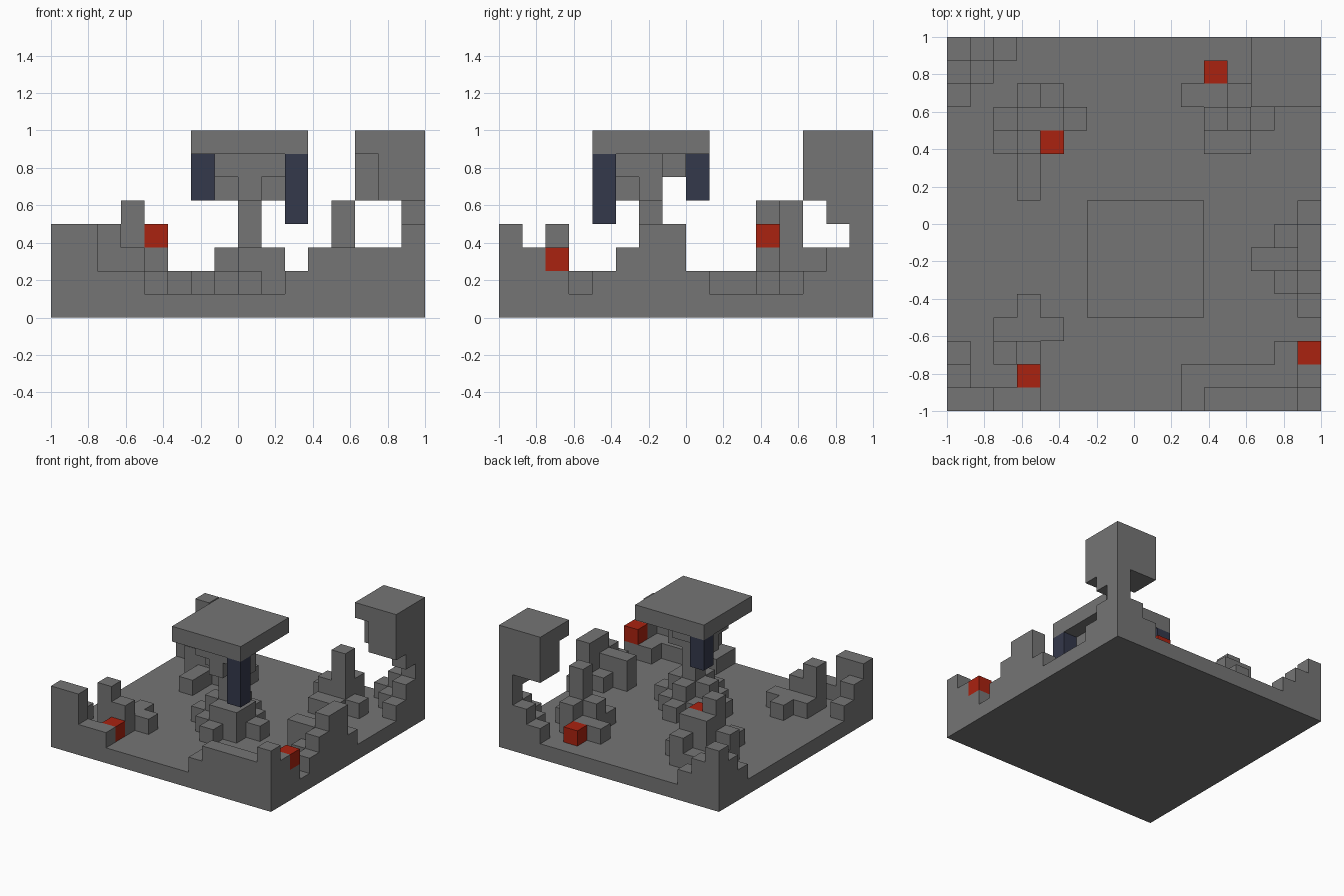
import bpy
import bmesh
from mathutils import Vector

cube = bpy.data.objects.get("Cube")
if cube:
    bpy.data.objects.remove(cube, do_unlink=True)

GRID = 16
UNIT = 2 / GRID
parts = {}      # part name -> set of cells
finish = {}     # part name -> material


def make_material(name, colour):
    mat = bpy.data.materials.new(name)
    mat.use_nodes = True
    rgba = (*colour, 1)
    mat.diffuse_color = rgba
    mat.node_tree.nodes["Principled BSDF"].inputs["Base Color"].default_value = rgba
    return mat


stone = make_material("grey stone", (.178, .178, .178))
red = make_material("red block", (.4, .016, .005))
blue = make_material("dark blue glass", (.034, .04, .07))


def start_part(name, material):
    parts[name] = set()
    finish[name] = material
    return parts[name]


def block(cells, xs, ys, zs):
    """Fill a range of grid cells."""
    cells.update((x, y, z) for x in xs for y in ys for z in zs)


def column(cells, x, y, height):
    """Stack cells on the floor up to a height."""
    block(cells, [x], [y], range(1, height))


def row_along_x(cells, x, y, heights):
    for step, height in enumerate(heights):
        column(cells, x + step, y, height)


def row_along_y(cells, x, y, heights):
    for step, height in enumerate(heights):
        column(cells, x, y + step, height)


# Floor slab
floor = start_part("floor", stone)
block(floor, range(GRID), range(GRID), [0])

# Broken corner walls on the left side of the front view
front_corner = start_part("front_right_corner_wall", stone)
row_along_x(front_corner, 0, 0, (4, 4, 2, 2))
row_along_y(front_corner, 0, 1, (3, 2))

back_corner = start_part("back_right_corner_wall", stone)
row_along_x(back_corner, 0, 15, (4, 3, 2))
row_along_x(back_corner, 0, 14, (3, 2))
column(back_corner, 0, 13, 2)

# Long ruined wall round the front left corner
long_wall = start_part("front_left_wall", stone)
row_along_x(long_wall, 10, 0, (2, 3, 3, 3, 3, 4))
row_along_x(long_wall, 10, 1, (2, 2, 2, 2, 2, 3))
row_along_x(long_wall, 14, 2, (2, 2))

# Buttress in the middle of the left side
buttress = start_part("side_buttress", stone)
row_along_y(buttress, 15, 4, (2, 3, 4, 4, 2))
row_along_y(buttress, 14, 5, (2, 3, 2))
column(buttress, 13, 6, 3)

# Rubble heaps
front_rubble = start_part("front_rubble", stone)
row_along_x(front_rubble, 2, 2, (4, 3))
row_along_x(front_rubble, 2, 3, (2, 2, 2))
column(front_rubble, 3, 4, 2)

back_rubble = start_part("back_right_rubble", stone)
row_along_y(back_rubble, 3, 9, (2, 2, 5))
row_along_x(back_rubble, 2, 12, (2, 4, 4, 2))
row_along_x(back_rubble, 3, 13, (2, 3))
column(back_rubble, 2, 11, 3)
column(back_rubble, 4, 11, 3)

left_rubble = start_part("back_left_rubble", stone)
row_along_x(left_rubble, 11, 11, (2, 2))
row_along_x(left_rubble, 11, 12, (3, 5, 2))
row_along_x(left_rubble, 10, 13, (2, 2, 3))

# Tall corner tower with an overhanging head
tower = start_part("corner_tower", stone)
head = range(GRID - 3, GRID)
column(tower, 15, 15, 8)
row_along_y(tower, 15, 13, (2, 3))
row_along_x(tower, 13, 15, (2, 3))
column(tower, 14, 14, 2)
block(tower, head, head, range(5, 8))
for z in (5, 6):
    tower.discard((13, 13, z))
tower.add((15, 14, 4))

# Central shrine: stepped foot, post, bracket and flat roof
foot = start_part("shrine_foot", stone)
block(foot, range(7, 10), range(5, 8), [1])
for dx, dy in ((1, 0), (-1, 0), (0, 1), (0, -1)):
    column(foot, 8 + dx, 6 + dy, 3)
    column(foot, 8 + 2 * dx, 6 + 2 * dy, 2)
column(foot, 9, 5, 3)

post = start_part("shrine_post", stone)
column(post, 8, 6, 7)

bracket = start_part("shrine_bracket", stone)
block(bracket, range(7, 10), range(5, 8), [6])
block(bracket, range(7, 10), [6], [5])
bracket.add((8, 5, 5))
bracket.discard((9, 7, 6))
bracket -= post

roof = start_part("shrine_roof", stone)
block(roof, range(6, 11), range(4, 9), [7])

# Hanging glass lanterns under two roof corners
block(start_part("long_lantern", blue), [10], [4], range(4, 7))
block(start_part("short_lantern", blue), [6], [8], range(5, 7))

# Red accent blocks
for name, cell in (("front_red_block", (3, 1, 1)), ("wall_red_block", (15, 2, 2)),
                   ("heap_red_block", (4, 11, 3)), ("back_red_block", (11, 14, 1))):
    start_part(name, red).add(cell)

occupied = set().union(*parts.values())


def face_corners(cell, axis, side):
    """Four corners of one cell side, wound to face outwards."""
    u, v = (axis + 1) % 3, (axis + 2) % 3
    loop = [(0, 0), (1, 0), (1, 1), (0, 1)]
    if not side:
        loop.reverse()
    for a, b in loop:
        corner = list(cell)
        corner[axis] += side
        corner[u] += a
        corner[v] += b
        yield tuple(corner)


def build(name, cells, material):
    """Make one mesh from the exposed sides of the cells."""
    bm = bmesh.new()
    verts = {}
    for cell in sorted(cells):
        for axis in range(3):
            for side in (0, 1):
                beside = list(cell)
                beside[axis] += 1 if side else -1
                if tuple(beside) in occupied:
                    continue
                ring = []
                for corner in face_corners(cell, axis, side):
                    if corner not in verts:
                        verts[corner] = bm.verts.new(Vector(corner) * UNIT - Vector((1, 1, 0)))
                    ring.append(verts[corner])
                bm.faces.new(ring)
    mesh = bpy.data.meshes.new(name)
    bm.to_mesh(mesh)
    bm.free()
    mesh.materials.append(material)
    bpy.context.collection.objects.link(bpy.data.objects.new(name, mesh))


for part, cells in parts.items():
    build(part, cells, finish[part])
